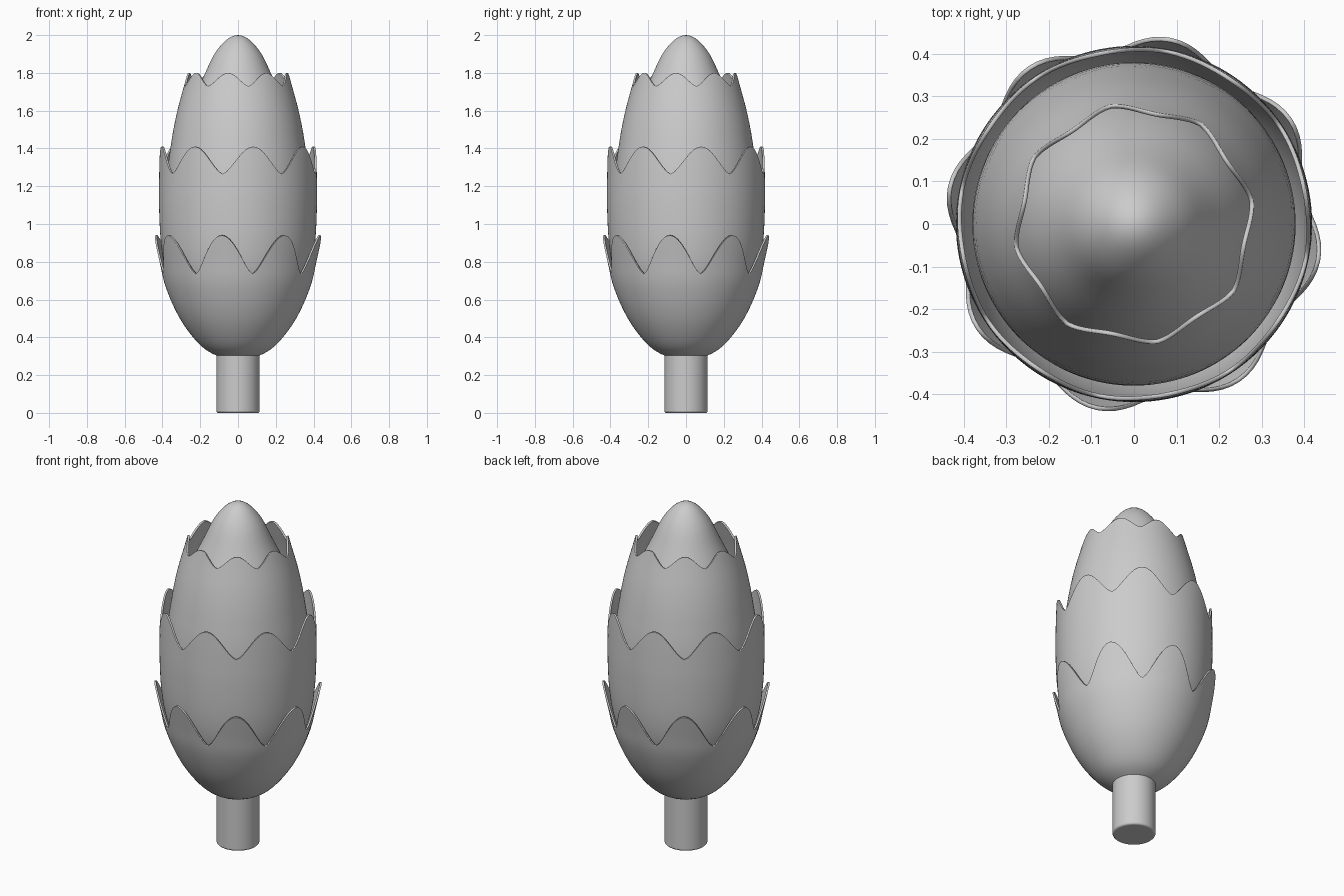
import bpy, bmesh, math

if "Cube" in bpy.data.objects:
    bpy.data.objects.remove(bpy.data.objects["Cube"])

SEG, RINGS, PETALS = 128, 36, 8


def radius(profile, z):
    """Smooth radius at height z; squared radius is interpolated so domes stay round."""
    zs = [p[0] for p in profile]
    q = [p[1] ** 2 for p in profile]
    n = len(zs)

    def slope(i):
        a, b = max(i - 1, 0), min(i + 1, n - 1)
        return (q[b] - q[a]) / (zs[b] - zs[a])

    i = 0
    while i < n - 2 and z > zs[i + 1]:
        i += 1
    h = zs[i + 1] - zs[i]
    t = min(max((z - zs[i]) / h, 0), 1)
    v = ((2*t**3 - 3*t**2 + 1) * q[i] + (t**3 - 2*t**2 + t) * h * slope(i)
         + (3*t**2 - 2*t**3) * q[i + 1] + (t**3 - t**2) * h * slope(i + 1))
    return math.sqrt(max(v, 0))


def lathe(name, profile, valley=None, peak_angle=0, thickness=0):
    """Revolve a profile; with a valley height the rim becomes eight scalloped petals."""
    bm = bmesh.new()
    z0, z1 = profile[0][0], profile[-1][0]
    rings = []
    for k in range(RINGS + 1):
        t = (1 - math.cos(math.pi * k / RINGS)) / 2
        ring = []
        for s in range(SEG):
            a = 2 * math.pi * s / SEG
            rim = z1
            if valley is not None:
                wave = abs(math.cos(PETALS / 2 * (a - math.radians(peak_angle)))) ** 1.5
                rim = valley + (z1 - valley) * wave
            z = z0 + (rim - z0) * t
            r = radius(profile, z)
            ring.append(bm.verts.new((r * math.cos(a), r * math.sin(a), z)))
        rings.append(ring)
    for lo, hi in zip(rings, rings[1:]):
        for s in range(SEG):
            e = (s + 1) % SEG
            bm.faces.new((lo[s], lo[e], hi[e], hi[s]))
    bm.faces.new(rings[0][::-1])
    bmesh.ops.remove_doubles(bm, verts=bm.verts, dist=1e-5)
    me = bpy.data.meshes.new(name)
    bm.to_mesh(me)
    bm.free()
    ob = bpy.data.objects.new(name, me)
    bpy.context.collection.objects.link(ob)
    if thickness:
        mod = ob.modifiers.new("thickness", 'SOLIDIFY')
        mod.thickness = thickness
        mod.offset = -1
    finish(ob)
    return ob


def finish(ob):
    bpy.ops.object.select_all(action='DESELECT')
    ob.select_set(True)
    bpy.context.view_layer.objects.active = ob
    bpy.ops.object.shade_smooth_by_angle(angle=math.radians(40))


# stem
bpy.ops.mesh.primitive_cylinder_add(vertices=64, radius=0.115, depth=0.36, location=(0, 0, 0.18))
stem = bpy.context.object
stem.name = "stem"
bev = stem.modifiers.new("soft_edge", 'BEVEL')
bev.width, bev.segments = 0.01, 3
finish(stem)

# inner bud
lathe("bud_core", [(0.45, 0.06), (0.7, 0.24), (1.0, 0.32), (1.2, 0.335), (1.4, 0.315), (1.6, 0.262),
                   (1.77, 0.187), (1.9, 0.125), (1.95, 0.087), (2.0, 0)])

# three overlapping petal cups, alternately turned
lathe("upper_petals", [(0.4, 0.09), (0.6, 0.25), (0.8, 0.335), (1.0, 0.37), (1.15, 0.38), (1.3, 0.372),
                       (1.4, 0.358), (1.5, 0.342), (1.6, 0.321), (1.73, 0.286), (1.8, 0.267)],
      1.73, 33.75, 0.01)
lathe("middle_petals", [(0.34, 0.1), (0.45, 0.23), (0.6, 0.325), (0.75, 0.383), (0.9, 0.408),
                        (1.1, 0.418), (1.27, 0.417), (1.41, 0.413)], 1.265, 11.25, 0.01)
lathe("lower_petals", [(0.3, 0.105), (0.34, 0.178), (0.4, 0.238), (0.5, 0.308), (0.6, 0.357),
                       (0.7, 0.393), (0.8, 0.415), (0.94, 0.446)], 0.735, 33.75, 0.01)
